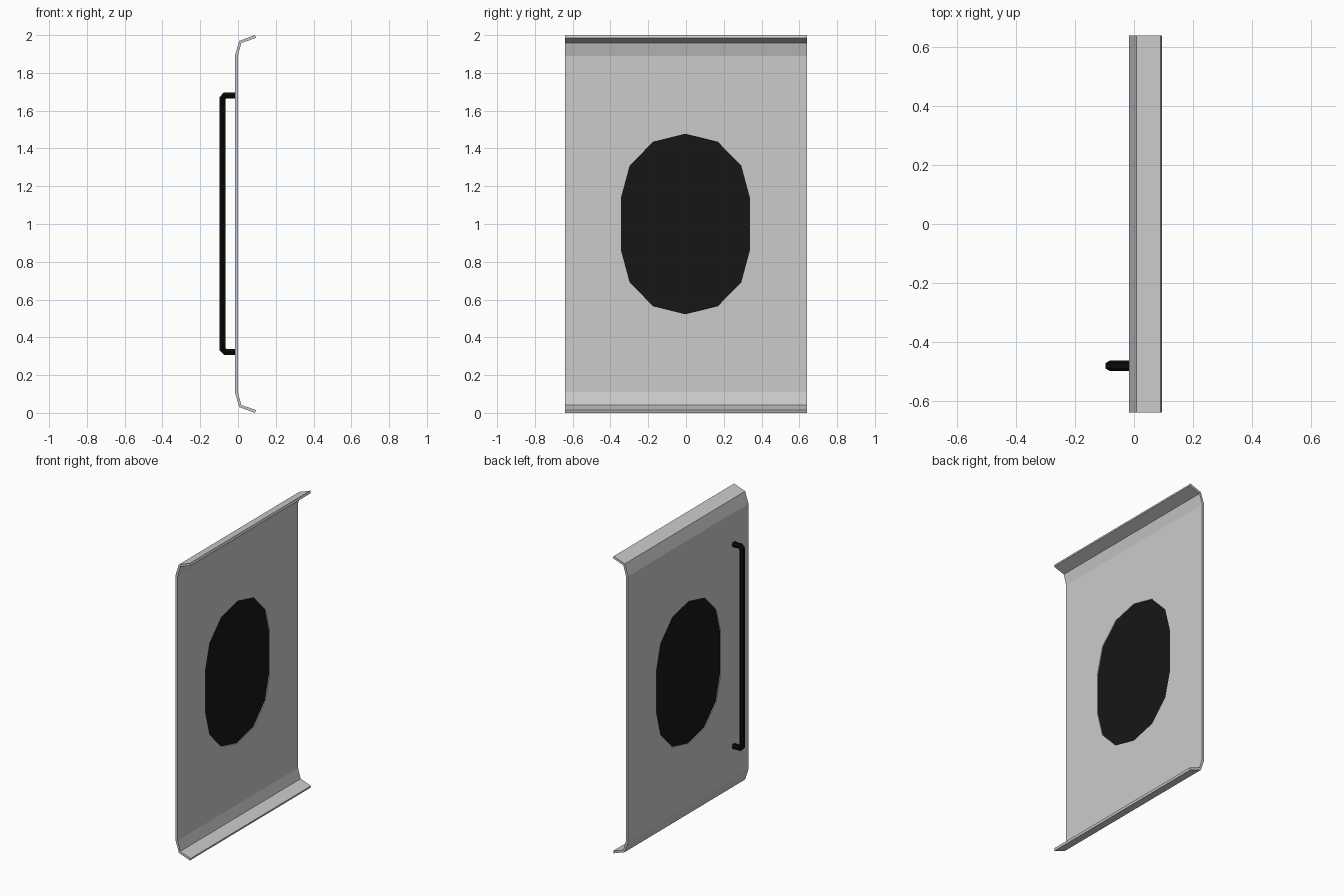
import bpy, bmesh, math
from mathutils import Vector

if "Cube" in bpy.data.objects:
    bpy.data.objects.remove(bpy.data.objects["Cube"])


def material(name, shade):
    m = bpy.data.materials.new(name)
    m.diffuse_color = (shade, shade, shade, 1)
    m.use_nodes = True
    m.node_tree.nodes["Principled BSDF"].inputs["Base Color"].default_value = m.diffuse_color
    return m


def finish(name, bm, mat=None):
    bmesh.ops.recalc_face_normals(bm, faces=bm.faces[:])
    me = bpy.data.meshes.new(name)
    bm.to_mesh(me)
    bm.free()
    ob = bpy.data.objects.new(name, me)
    bpy.context.scene.collection.objects.link(ob)
    if mat:
        me.materials.append(mat)
    return ob


def prism(name, outline, offset, mat=None):
    """Extrude a closed 3D outline along an offset vector."""
    bm = bmesh.new()
    face = bm.faces.new([bm.verts.new(p) for p in outline])
    ext = bmesh.ops.extrude_face_region(bm, geom=[face], use_keep_orig=True)
    verts = [g for g in ext["geom"] if isinstance(g, bmesh.types.BMVert)]
    bmesh.ops.translate(bm, verts=verts, vec=offset)
    return finish(name, bm, mat)


glass_black = material("dark_glass", 0.008)
handle_black = material("black_handle", 0.003)

# Door panel: folded sheet profile, mirrored about z = 1
W = 0.64
outer = [(-0.017, 1.893), (0.008, 1.970), (0.090, 2.0)]
inner = [(0.095, 1.985), (0.018, 1.958), (-0.001, 1.890)]
top = outer + inner
profile = top + [(x, 2 - z) for x, z in reversed(top)]
panel = prism("door_panel", [(x, -W, z) for x, z in profile], (0, 2 * W, 0))

# Window outline: fourteen sides, mirrored in y and z
quarter = [(0.0, 0.478), (0.171, 0.436), (0.296, 0.308), (0.342, 0.137)]
right = quarter + [(y, -z) for y, z in reversed(quarter)]
window = right + [(-y, z) for y, z in reversed(right[1:-1])]


def window_at(x):
    return [(x, y - 0.003, z + 1.0) for y, z in window]


# Cut the window opening
cutter = prism("window_cutter", window_at(-0.1), (0.2, 0, 0))
cutter.hide_render = True
mod = panel.modifiers.new("window_opening", 'BOOLEAN')
mod.operation = 'DIFFERENCE'
mod.solver = 'EXACT'
mod.object = cutter
bpy.context.view_layer.objects.active = panel
panel.select_set(True)
bpy.ops.object.modifier_apply(modifier=mod.name)
bpy.data.objects.remove(cutter, do_unlink=True)

# Window glass recessed from both faces
prism("window_glass", window_at(-0.012), (0.006, 0, 0), glass_black)

# Handle: six-sided bar swept along a bracket path with mitred corners
upper = [(-0.012, 1.681), (-0.068, 1.681), (-0.082, 1.666)]
path = [Vector(p) for p in upper + [(x, 2.004 - z) for x, z in reversed(upper)]]
R, SIDES, HY = 0.0178, 6, -0.482
bm = bmesh.new()
rings = []
for i, p in enumerate(path):
    a = (p - path[i - 1]).normalized() if i else (path[1] - p).normalized()
    b = (path[i + 1] - p).normalized() if i < len(path) - 1 else a
    t = (a + b).normalized()
    n = Vector((-t.y, t.x)) / t.dot(a)
    ring = []
    for k in range(SIDES):
        ang = math.tau * k / SIDES
        q = p + n * (R * math.sin(ang))
        ring.append(bm.verts.new((q.x, HY + R * math.cos(ang), q.y)))
    rings.append(ring)
for r0, r1 in zip(rings, rings[1:]):
    for k in range(SIDES):
        j = (k + 1) % SIDES
        bm.faces.new((r0[k], r0[j], r1[j], r1[k]))
bm.faces.new(rings[0])
bm.faces.new(rings[-1])
finish("door_handle", bm, handle_black)
